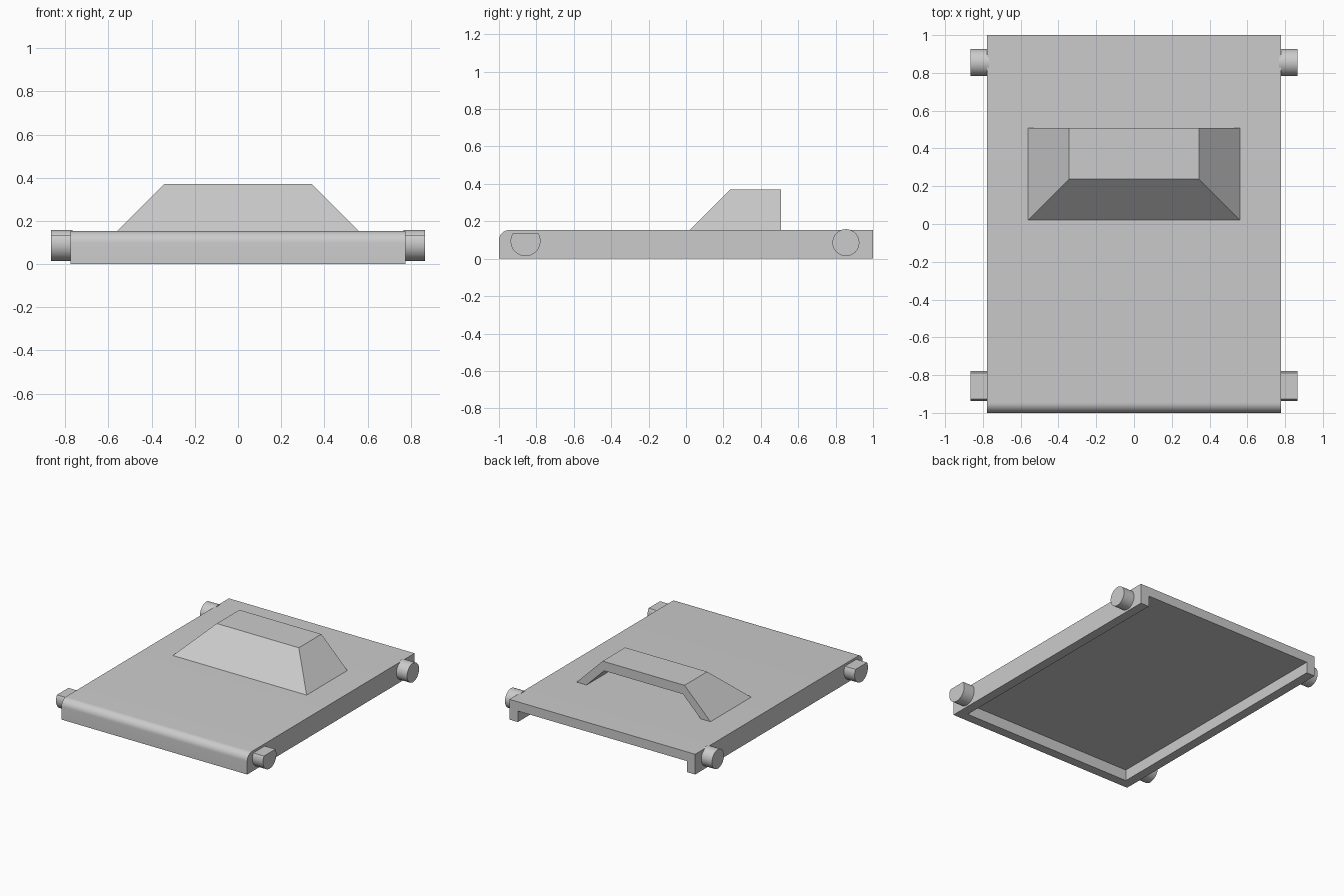
import bpy, bmesh, math

cube = bpy.data.objects.get("Cube")
if cube:
    bpy.data.objects.remove(cube)

grey = bpy.data.materials.new("plain grey")
grey.use_nodes = True
GREY = (0.6, 0.6, 0.6, 1)
grey.diffuse_color = GREY
grey.node_tree.nodes["Principled BSDF"].inputs["Base Color"].default_value = GREY

HALF_W, DECK_Z, WALL = 0.777, 0.153, 0.07


def loft(name, ring_a, ring_b, smooth=False):
    """Closed solid between two rings with equal point counts."""
    bm = bmesh.new()
    a = [bm.verts.new(p) for p in ring_a]
    b = [bm.verts.new(p) for p in ring_b]
    bm.faces.new(a)
    bm.faces.new(b)
    for i in range(len(a)):
        j = (i + 1) % len(a)
        bm.faces.new((a[i], a[j], b[j], b[i]))
    bmesh.ops.recalc_face_normals(bm, faces=bm.faces)
    mesh = bpy.data.meshes.new(name)
    bm.to_mesh(mesh)
    bm.free()
    mesh.materials.append(grey)
    obj = bpy.data.objects.new(name, mesh)
    bpy.context.collection.objects.link(obj)
    if smooth:
        smooth_sides(obj)
    return obj


def smooth_sides(obj):
    bpy.ops.object.select_all(action='DESELECT')
    obj.select_set(True)
    bpy.context.view_layer.objects.active = obj
    bpy.ops.object.shade_smooth_by_angle(angle=math.radians(30))


def extrude_x(name, profile, x0, x1, smooth=False):
    return loft(name, [(x0, y, z) for y, z in profile],
                [(x1, y, z) for y, z in profile], smooth)


def rect(half, y0, y1, z):
    return [(-half, y0, z), (half, y0, z), (half, y1, z), (-half, y1, z)]


def arc(cy, cz, r, start, end, steps):
    angles = [math.radians(start + (end - start) * i / steps) for i in range(steps + 1)]
    return [(cy + r * math.cos(t), cz + r * math.sin(t)) for t in angles]


def hollow(obj, cutter):
    """Subtract the cutter, bake the result and drop the cutter."""
    mod = obj.modifiers.new("hollow", 'BOOLEAN')
    mod.operation, mod.solver, mod.object = 'DIFFERENCE', 'EXACT', cutter
    bpy.context.view_layer.update()
    graph = bpy.context.evaluated_depsgraph_get()
    baked = bpy.data.meshes.new_from_object(obj.evaluated_get(graph))
    obj.modifiers.clear()
    obj.data = baked
    bpy.data.objects.remove(cutter)


# Tray: rounded front top edge, walls at the front and sides, open at the back
R = 0.055
profile = [(1, DECK_Z), (1, 0), (-1, 0)] + arc(-1 + R, DECK_Z - R, R, 180, 90, 10)
tray = extrude_x("tray", profile, -HALF_W, HALF_W)
inner = HALF_W - WALL
hollow(tray, loft("tray_cutter", rect(inner, -1 + WALL, 1.1, -0.1),
                  rect(inner, -1 + WALL, 1.1, DECK_Z - WALL)))
smooth_sides(tray)

# Hood: sloped front and sides, flat top, open hollow back
hood = loft("hood", rect(0.56, 0.02, 0.507, DECK_Z), rect(0.343, 0.237, 0.507, 0.37))
hollow(hood, loft("hood_cutter", rect(0.53, 0.05, 0.6, 0.1), rect(0.33, 0.25, 0.6, 0.3)))

# Wheels: flat-topped front pair, round rear pair
for side, s in (("left", 1), ("right", -1)):
    ends = (s * (HALF_W - 0.01), s * 0.866)
    front = arc(-0.858, 0.094, 0.08, 149, 391, 28)
    extrude_x(f"front_{side}_wheel", front, *ends, smooth=True)
    rear = arc(0.855, 0.086, 0.072, 0, 360, 32)[:-1]
    extrude_x(f"rear_{side}_wheel", rear, *ends, smooth=True)
